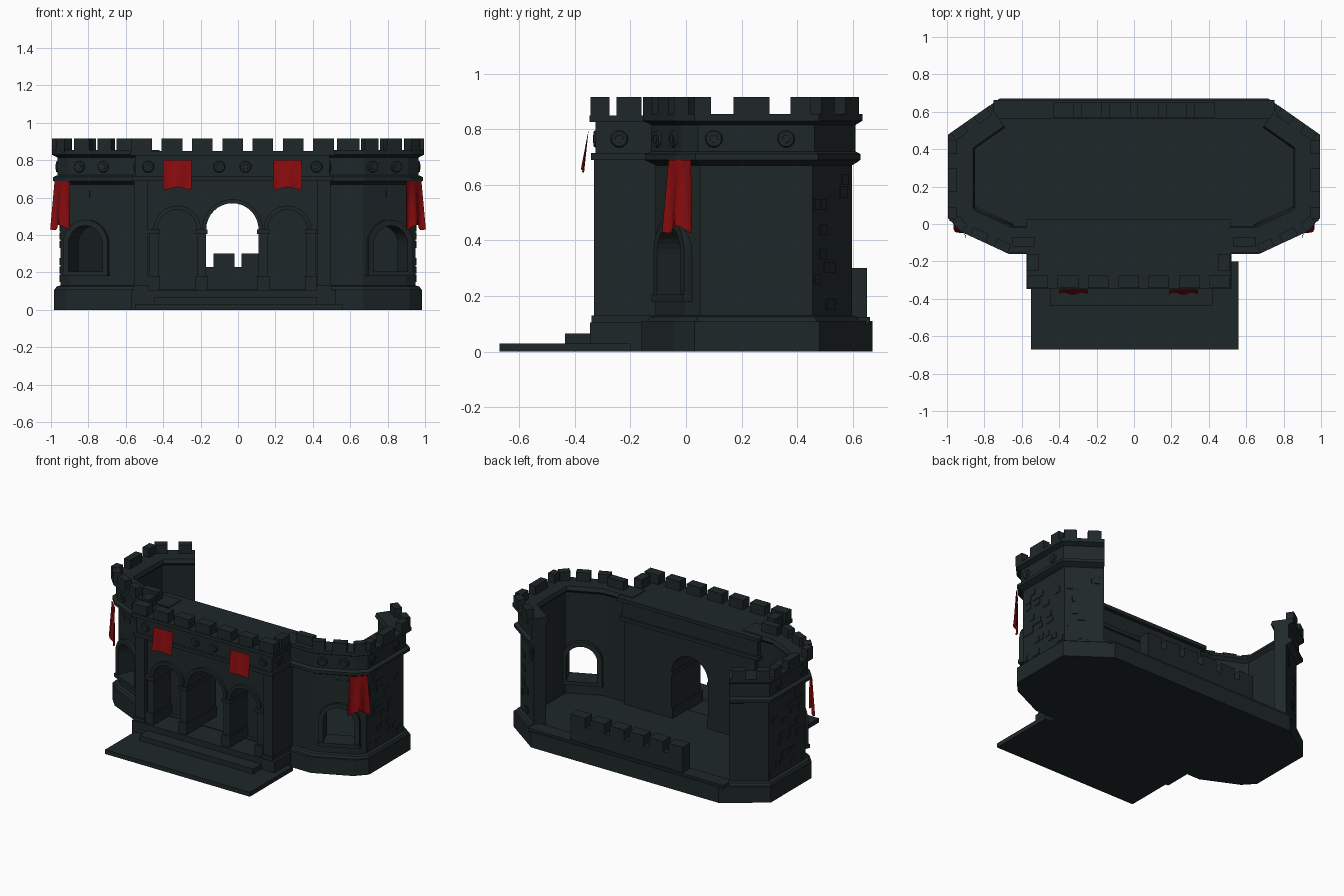
import bpy, bmesh, math, random
from mathutils import Matrix, Vector

if "Cube" in bpy.data.objects:
    bpy.data.objects.remove(bpy.data.objects["Cube"])

random.seed(4)


def material(name, rgb):
    m = bpy.data.materials.new(name)
    m.diffuse_color = (*rgb, 1)
    m.use_nodes = True
    m.node_tree.nodes["Principled BSDF"].inputs["Base Color"].default_value = m.diffuse_color
    return m


STONE = material("dark_stone", (0.0135, 0.0205, 0.0215))
RED = material("red_cloth", (0.24, 0.0035, 0.0045))


def finish(name, bm, mat=STONE, matrix=None):
    bmesh.ops.recalc_face_normals(bm, faces=bm.faces)
    me = bpy.data.meshes.new(name)
    bm.to_mesh(me)
    bm.free()
    if matrix:
        me.transform(matrix)
    me.materials.append(mat)
    ob = bpy.data.objects.new(name, me)
    bpy.context.collection.objects.link(ob)
    return ob


def add_box(bm, x0, x1, y0, y1, z0, z1, matrix=Matrix()):
    m = matrix @ Matrix.Translation(((x0 + x1) / 2, (y0 + y1) / 2, (z0 + z1) / 2))
    bmesh.ops.create_cube(bm, size=1, matrix=m @ Matrix.Diagonal((x1 - x0, y1 - y0, z1 - z0, 1)))


def boxes(name, dims, matrix=None):
    bm = bmesh.new()
    for d in dims:
        add_box(bm, *d)
    return finish(name, bm, STONE, matrix)


def extrude(name, pts, vec, matrix=None):
    bm = bmesh.new()
    f = bm.faces.new([bm.verts.new(p) for p in pts])
    r = bmesh.ops.extrude_face_region(bm, geom=[f])
    bmesh.ops.translate(bm, vec=vec, verts=[v for v in r["geom"] if isinstance(v, bmesh.types.BMVert)])
    return finish(name, bm, STONE, matrix)


def arc(cx, r, zs, n=16):
    return [(cx + r * math.cos(math.pi * i / n), zs + r * math.sin(math.pi * i / n)) for i in range(n + 1)]


def arch_cutter(cx, r, z0, zs, y0, y1, matrix=None):
    pts = [(cx + r, z0)] + arc(cx, r, zs) + [(cx - r, z0)]
    return extrude("cutter", [(x, y0, z) for x, z in pts], (0, y1 - y0, 0), matrix)


def arch_frame(name, cx, r, t, z0, zs, y0, y1, matrix=None):
    pts = [(cx + r + t, z0)] + arc(cx, r + t, zs) + [(cx - r - t, z0), (cx - r, z0)]
    pts += arc(cx, r, zs)[::-1] + [(cx + r, z0)]
    return extrude(name, [(x, y0, z) for x, z in pts], (0, y1 - y0, 0), matrix)


def cut(ob, cutters):
    for c in cutters:
        m = ob.modifiers.new("cut", "BOOLEAN")
        m.object, m.solver = c, "EXACT"
    dg = bpy.context.evaluated_depsgraph_get()
    me = bpy.data.meshes.new_from_object(ob.evaluated_get(dg))
    ob.modifiers.clear()
    ob.data = me
    for c in cutters:
        bpy.data.objects.remove(c)


def sweep(name, path, profile):
    """Carry a closed (inset, height) profile along a mitred plan line."""
    P = [Vector(p) for p in path]
    dirs = [(b - a).normalized() for a, b in zip(P, P[1:])]
    nrm = [Vector((-d.y, d.x)) for d in dirs]
    bm, rings = bmesh.new(), []
    for i, p in enumerate(P):
        a, b = nrm[max(i - 1, 0)], nrm[min(i, len(nrm) - 1)]
        m = (a + b) / (1 + a.dot(b))
        rings.append([bm.verts.new((*(p + m * d), z)) for d, z in profile])
    k = len(profile)
    for r, s in zip(rings, rings[1:]):
        for j in range(k):
            bm.faces.new((r[j], r[(j + 1) % k], s[(j + 1) % k], s[j]))
    bm.faces.new(rings[0])
    bm.faces.new(rings[-1][::-1])
    return finish(name, bm)


def seg_matrix(a, b):
    # local x runs along the wall, local -y points outward
    return Matrix.Translation((*a, 0)) @ Matrix.Rotation(math.atan2(b[1] - a[1], b[0] - a[0]), 4, "Z")


def banner(name, w, h, top, flare, tilt, fold, matrix):
    bm, n, rows = bmesh.new(), 14, 8
    g = []
    for j in range(rows + 1):
        t = j / rows
        g.append([])
        for i in range(n + 1):
            u = i / n * 2 - 1
            y = -tilt * t - fold * t * math.cos(u * 5)
            z = top - h * t + fold * t * math.cos(u * 4)
            g[j].append(bm.verts.new((u * w / 2 * (1 + flare * t), y, z)))
    for j in range(rows):
        for i in range(n):
            bm.faces.new((g[j][i], g[j + 1][i], g[j + 1][i + 1], g[j][i + 1]))
    bmesh.ops.solidify(bm, geom=bm.faces[:], thickness=0.008)
    return finish(name, bm, RED, matrix)


def rosettes(name, spots):
    bm = bmesh.new()
    for m, x, y in spots:
        for rad, dep in ((0.034, 0.010), (0.018, 0.016)):
            mm = m @ Matrix.Translation((x, y, 0.765)) @ Matrix.Rotation(math.pi / 2, 4, "X")
            bmesh.ops.create_cone(bm, cap_ends=True, segments=12, radius1=rad, radius2=rad * 0.8,
                                  depth=dep, matrix=mm)
    return finish(name, bm)


# ---- floor slab, steps and porch
half = [(0.68, -0.16), (0.93, -0.045), (1, 0.03), (1, 0.48), (0.73, 0.67)]
octagon = half + [(-x, y) for x, y in half[::-1]]
extrude("floor_slab", [(x * 0.985, y, 0) for x, y in octagon], (0, 0, 0.11))
boxes("back_rim", [(-0.75, 0.75, 0.565, 0.662, 0.1, 0.125)])
boxes("porch_steps", [(-0.55, 0.56, -0.67, -0.2, 0, 0.03), (-0.45, 0.42, -0.435, -0.2, 0, 0.065),
                      (-0.57, 0.52, -0.345, 0.0, 0, 0.105)])

# ---- right wing wall, mirrored to the left further down
wing = []
path = [(0.42, -0.16), (0.68, -0.16), (0.93, -0.045), (1, 0.03), (1, 0.48), (0.775, 0.638)]
profile = [(0.015, 0), (0.015, 0.1), (0.03, 0.125), (0.05, 0.13), (0.05, 0.67), (0.03, 0.68), (0.012, 0.69),
           (0.012, 0.71), (0.035, 0.72), (0.035, 0.815), (0.005, 0.83), (0.005, 0.855), (0.14, 0.855),
           (0.15, 0.83), (0.13, 0.81), (0.13, 0.0)]
wall = sweep("wing_wall", path, profile)
segs = list(zip(path, path[1:]))
diag, side, back = seg_matrix(*segs[1]), seg_matrix(*segs[3]), seg_matrix(*segs[4])
cut(wall, [arch_cutter(0.165, 0.1, 0.2, 0.35, -0.1, 0.3, diag)])
wing.append(wall)
wing.append(arch_frame("wing_window_frame", 0.165, 0.1, 0.032, 0.2, 0.35, 0.032, 0.16, diag))
wing.append(boxes("wing_window_sill", [(0.03, 0.30, 0.025, 0.16, 0.18, 0.205)], diag))

# wing battlements: (wall frame, start, end, inset)
bm = bmesh.new()
for m, a, b, d in ((seg_matrix(*segs[0]), 0.11, 0.23, 0.035), (diag, 0.0, 0.08, 0), (diag, 0.13, 0.22, 0),
                   (seg_matrix(*segs[2]), 0.0, 0.07, 0), (side, 0.0, 0.06, 0), (side, 0.14, 0.27, 0),
                   (side, 0.345, 0.42, 0), (back, 0.02, 0.10, 0), (back, 0.17, 0.255, 0)):
    add_box(bm, a, b, d + 0.005, d + 0.055, 0.84, 0.915, m)
wing.append(finish("wing_battlements", bm))

# slightly raised stones on the wing walls
bm = bmesh.new()
for m, lo, hi, count in ((diag, 0.02, 0.26, 10), (side, 0.02, 0.42, 26), (back, 0.03, 0.25, 12)):
    for i in range(count):
        w = random.uniform(0.03, 0.06)
        x, z = random.uniform(lo, hi - w), 0.15 + 0.045 * random.randrange(11)
        if m is diag and z < 0.52:
            continue
        add_box(bm, x, x + w, 0.046, 0.055, z, z + 0.038, m)
wing.append(finish("wing_raised_stones", bm))
wing.append(rosettes("wing_rosettes", [(diag, 0.06, 0.033), (diag, 0.2, 0.033),
                                       (side, 0.07, 0.033), (side, 0.33, 0.033)]))
wing.append(banner("wing_banner", 0.115, 0.25, 0.69, 0.3, 0.012, 0.014,
                   Matrix.Translation((0.940, -0.022, 0)) @ Matrix.Rotation(math.radians(45), 4, "Z")))

for ob in wing:
    me = ob.data.copy()
    me.transform(Matrix.Scale(-1, 4, (1, 0, 0)))
    me.flip_normals()
    bpy.context.collection.objects.link(bpy.data.objects.new(ob.name + "_left", me))

# ---- gatehouse with one open arch and two blind ones
C = -0.03
gate = boxes("gatehouse_wall", [(-0.53, 0.47, -0.30, 0.0, 0.05, 0.70)])
cutters = [arch_cutter(C, 0.14, 0.104, 0.43, -0.5, 0.2)]
for cx in (C - 0.295, C + 0.295):
    cutters += [arch_cutter(cx, 0.105, 0.104, 0.43, -0.5, -0.13)]
cut(gate, cutters)
for n, cx, r in (("left", C - 0.295, 0.105), ("middle", C, 0.14), ("right", C + 0.295, 0.105)):
    arch_frame(n + "_arch_moulding", cx, r, 0.022, 0.42, 0.43, -0.318, -0.29)

# piers beside the arches, with feet and capitals
piers = []
for x in (C - 0.42, C - 0.165, C + 0.165, C + 0.42):
    piers += [(x - 0.025, x + 0.025, -0.315, -0.02, 0.1, 0.42), (x - 0.033, x + 0.033, -0.33, 0.0, 0.1, 0.18),
              (x - 0.033, x + 0.033, -0.328, 0.0, 0.405, 0.43)]
boxes("arch_piers", piers)

# corner pilasters, cornices and roof
pil = []
for x in (-0.52, 0.46):
    pil += [(x - 0.035, x + 0.035, -0.33, -0.1, 0.1, 0.70), (x - 0.042, x + 0.042, -0.34, -0.1, 0.1, 0.13)]
boxes("corner_pilasters", pil)
boxes("gatehouse_frieze_and_roof", [
    (-0.565, 0.505, -0.342, 0.015, 0.69, 0.715), (-0.55, 0.49, -0.325, 0.0, 0.70, 0.83),
    (-0.575, 0.515, -0.347, 0.025, 0.825, 0.85)])
rosettes("gatehouse_rosettes", [(Matrix(), x, -0.327) for x in (-0.48, -0.1, 0.04, 0.42)]
         + [(Matrix.Rotation(math.pi / 2, 4, "Z"), -0.24, -0.492),
            (Matrix.Rotation(-math.pi / 2, 4, "Z"), 0.24, -0.552)])

# gatehouse battlements
mer = [(x, x + 0.11, -0.343, -0.275, 0.84, 0.915) for x in [-0.57 + 0.162 * i for i in range(7)]]
for x0 in (-0.57, 0.45):
    mer.append((x0, x0 + 0.06, -0.25, -0.16, 0.84, 0.915))
boxes("gatehouse_battlements", mer)

# front banners
for n, x in (("left", -0.325), ("right", 0.265)):
    banner(n + "_front_banner", 0.15, 0.15, 0.80, 0.03, 0.022, 0.006, Matrix.Translation((x, -0.350, 0)))

# ---- low battlement along the open back edge
low = [(-0.43, 0.43, 0.57, 0.65, 0.1, 0.23)]
low += [(x, x + 0.11, 0.57, 0.65, 0.22, 0.30) for x in [-0.43 + 0.15 * i for i in range(6)]]
boxes("low_back_battlement", low)
